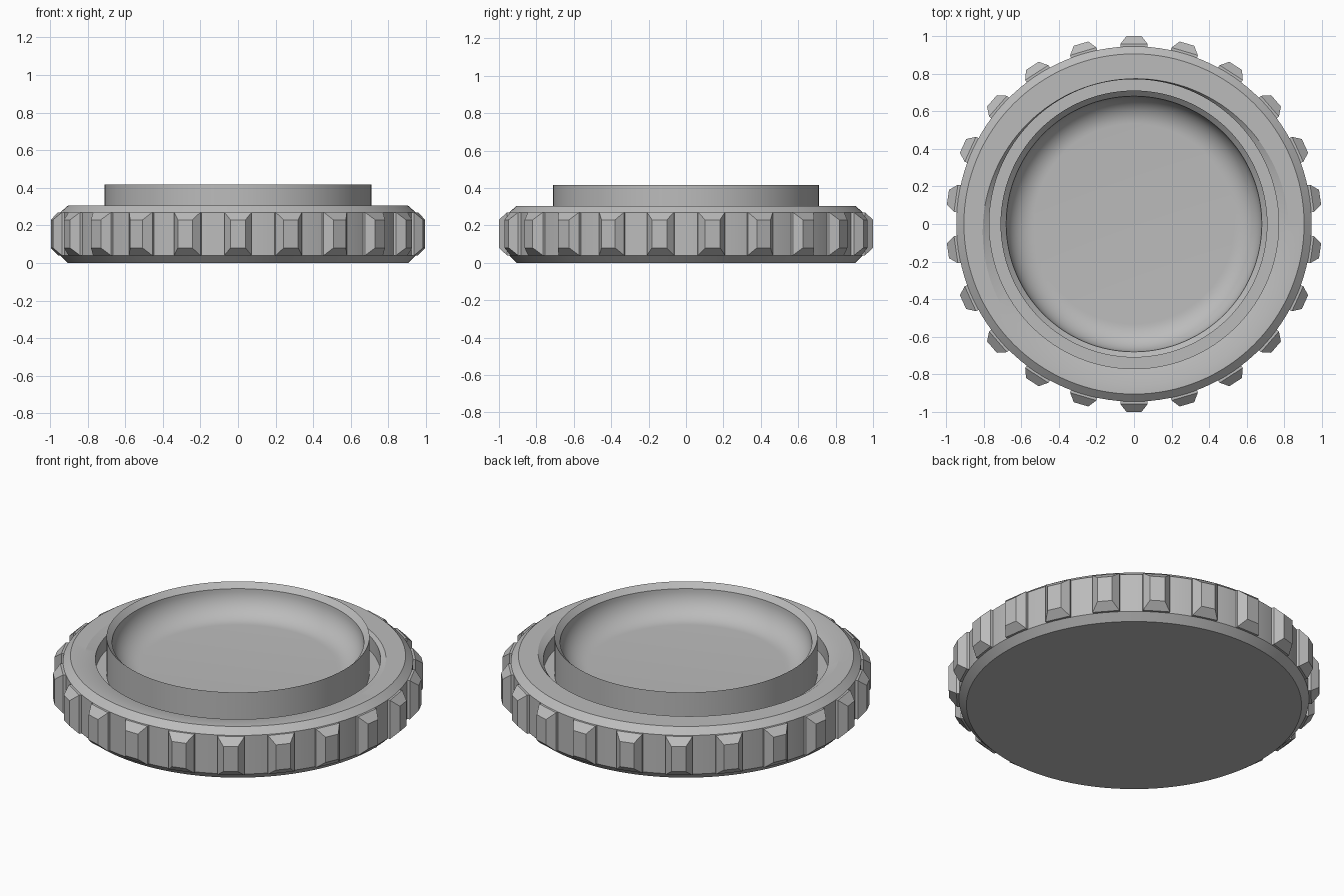
import bpy, bmesh, math
from mathutils import Matrix

SIDES = 128
RIBS = 22

cube = bpy.data.objects.get("Cube")
if cube:
    bpy.data.objects.remove(cube, do_unlink=True)

grey = bpy.data.materials.new("grey_plastic")
grey.use_nodes = True
colour = (0.5, 0.5, 0.5, 1)
grey.diffuse_color = colour
grey.node_tree.nodes["Principled BSDF"].inputs["Base Color"].default_value = colour


def finish(bm, name, smooth):
    bmesh.ops.recalc_face_normals(bm, faces=bm.faces)
    mesh = bpy.data.meshes.new(name)
    bm.to_mesh(mesh)
    bm.free()
    mesh.materials.append(grey)
    obj = bpy.data.objects.new(name, mesh)
    bpy.context.collection.objects.link(obj)
    if smooth:
        bpy.ops.object.select_all(action='DESELECT')
        obj.select_set(True)
        bpy.context.view_layer.objects.active = obj
        bpy.ops.object.shade_smooth_by_angle(angle=math.radians(20))
    return obj


def loft_rings(name, rings):
    """Join circles (radius, z, centre x, centre y) and cap both ends."""
    bm = bmesh.new()
    loops = []
    for r, z, cx, cy in rings:
        loops.append([bm.verts.new((cx + r * math.cos(i * math.tau / SIDES),
                                    cy + r * math.sin(i * math.tau / SIDES), z))
                      for i in range(SIDES)])
    for a, b in zip(loops, loops[1:]):
        for i in range(SIDES):
            j = (i + 1) % SIDES
            bm.faces.new((a[i], a[j], b[j], b[i]))
    bm.faces.new(loops[0])
    bm.faces.new(loops[-1])
    return finish(bm, name, True)


def centred(r, z):
    return (r, z, 0, 0)


# Lid body: chamfered disc, groove, raised collar and rounded bowl
outer = [centred(0.905, 0), centred(0.945, 0.04),
         centred(0.945, 0.27), centred(0.905, 0.305)]
groove = [(0.815, 0.305, 0.01, -0.042), centred(0.77, 0.285),
          centred(0.77, 0.2), centred(0.71, 0.2)]
collar = [centred(0.71, 0.417), centred(0.68, 0.387)]
fillet = 0.147
bowl = [centred(0.68 - fillet * (1 - math.cos(a)), 0.387 - fillet * math.sin(a))
        for a in (k * math.pi / 24 for k in range(1, 13))]
loft_rings("lid_body", outer + groove + collar + bowl)

# Grip ribs: bevelled blocks around the rim
bm = bmesh.new()
for k in range(RIBS):
    turn = Matrix.Rotation(k * math.tau / RIBS, 4, 'Z')
    sections = []
    for y, half, low, high in ((-0.92, 0.073, 0.04, 0.27),
                               (-0.957, 0.073, 0.04, 0.27),
                               (-1.0, 0.04, 0.08, 0.23)):
        corners = ((-half, y, low), (half, y, low), (half, y, high), (-half, y, high))
        ring = [bm.verts.new(c) for c in corners]
        bmesh.ops.transform(bm, matrix=turn, verts=ring)
        sections.append(ring)
    for a, b in zip(sections, sections[1:]):
        for i in range(4):
            j = (i + 1) % 4
            bm.faces.new((a[i], a[j], b[j], b[i]))
    bm.faces.new(sections[0])
    bm.faces.new(sections[-1])
finish(bm, "grip_ribs", False)
